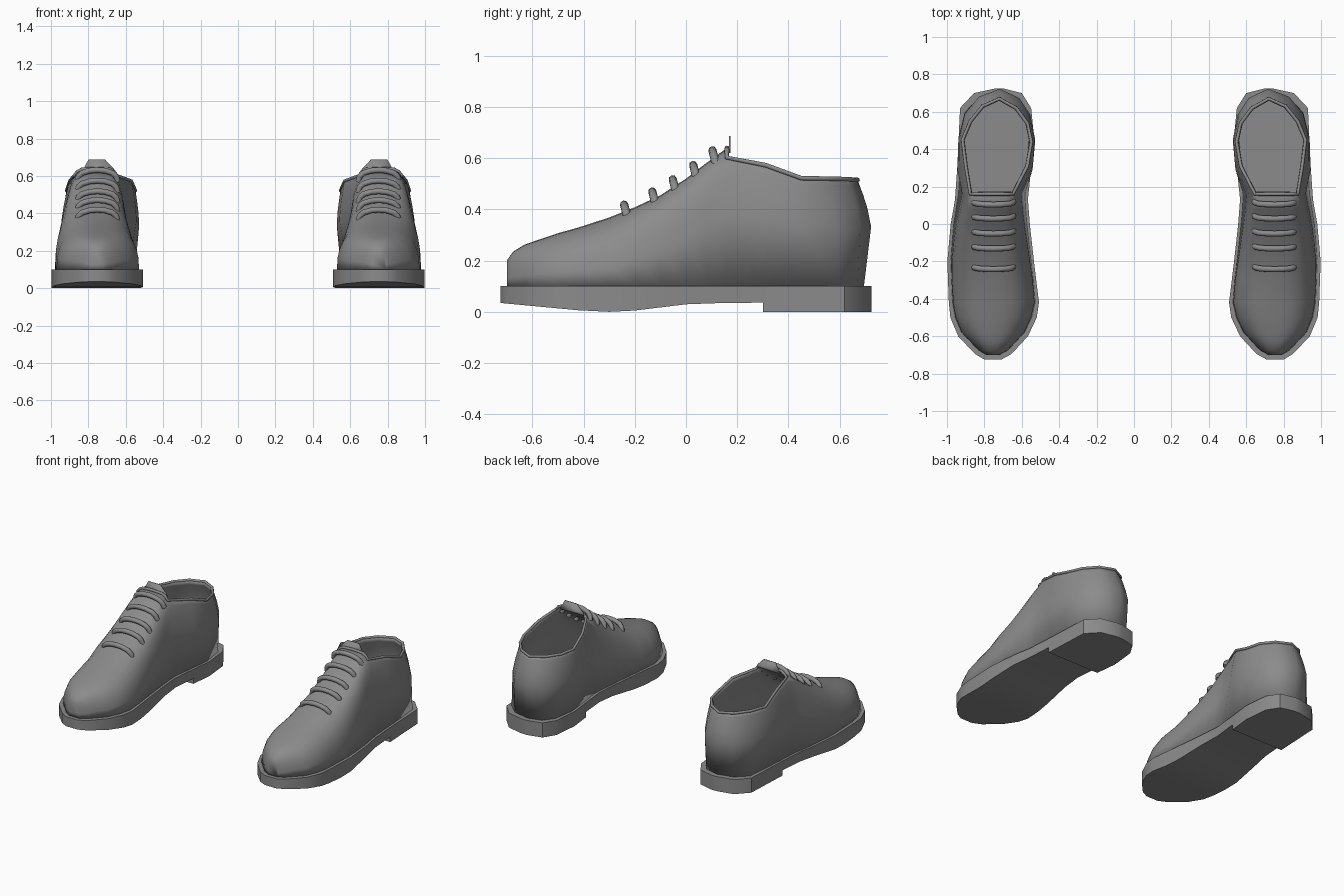
import bpy, bmesh, math
from mathutils import Vector

cube = bpy.data.objects.get("Cube")
if cube:
    bpy.data.objects.remove(cube, do_unlink=True)

grey = bpy.data.materials.new("plain_grey")
grey.use_nodes = True
grey.diffuse_color = (0.26, 0.26, 0.26, 1)
grey.node_tree.nodes["Principled BSDF"].inputs["Base Color"].default_value = (0.26, 0.26, 0.26, 1)

SOLE_TOP = 0.10
# sole plan: y, inner x, outer x
PLAN = [(-.725, .71, .80), (-.695, .655, .85), (-.60, .567, .94), (-.50, .52, .982),
        (-.42, .508, .99), (-.20, .535, .998), (0, .557, .98), (.13, .567, .957),
        (.30, .55, .945), (.45, .533, .938), (.62, .55, .93), (.70, .60, .855), (.725, .70, .74)]
# top line of the upper and underside of the sole: y, z
CREST = [(-.70, .20), (-.675, .235), (-.63, .263), (-.5, .307), (-.4, .335), (-.25, .385),
         (-.1, .455), (0, .52), (.1, .597), (.16, .64)]
UNDER = [(-.73, .035), (-.42, .006), (-.3, 0), (-.2, .005), (.03, .033), (.3, .036)]


def sample(table, t, col=1):
    """Linear lookup in a sorted table."""
    if t <= table[0][0]:
        return table[0][col]
    for a, b in zip(table, table[1:]):
        if t <= b[0]:
            return a[col] + (b[col] - a[col]) * (t - a[0]) / (b[0] - a[0])
    return table[-1][col]


def finish(obj, angle=40, thickness=0):
    """Colour, smooth and mirror one part into a pair."""
    obj.data.materials.clear()
    obj.data.materials.append(grey)
    bpy.ops.object.select_all(action='DESELECT')
    obj.select_set(True)
    bpy.context.view_layer.objects.active = obj
    bpy.ops.object.shade_smooth_by_angle(angle=math.radians(angle))
    if thickness:
        mod = obj.modifiers.new("thickness", 'SOLIDIFY')
        mod.thickness, mod.offset = thickness, -1
    mod = obj.modifiers.new("pair", 'MIRROR')
    mod.use_mirror_merge = False


def mesh_part(name, bm, **options):
    bmesh.ops.recalc_face_normals(bm, faces=bm.faces[:])
    mesh = bpy.data.meshes.new(name)
    bm.to_mesh(mesh)
    bm.free()
    obj = bpy.data.objects.new(name, mesh)
    bpy.context.collection.objects.link(obj)
    finish(obj, **options)


def tube(name, points, radius, closed=False):
    curve = bpy.data.curves.new(name, 'CURVE')
    curve.dimensions = '3D'
    curve.bevel_depth, curve.bevel_resolution = radius, 2
    curve.use_fill_caps = True
    spline = curve.splines.new('POLY')
    spline.points.add(len(points) - 1)
    for p, co in zip(spline.points, points):
        p.co = (*co, 1)
    spline.use_cyclic_u = closed
    obj = bpy.data.objects.new(name, curve)
    bpy.context.collection.objects.link(obj)
    bpy.ops.object.select_all(action='DESELECT')
    obj.select_set(True)
    bpy.context.view_layer.objects.active = obj
    bpy.ops.object.convert(target='MESH')
    finish(bpy.context.view_layer.objects.active, angle=60)


def slab(name, stations, bottom):
    """Solid following the sole plan, flat on top."""
    bm = bmesh.new()
    rows = []
    for y in stations:
        l, r, b = sample(PLAN, y, 1), sample(PLAN, y, 2), bottom(y)
        rows.append([bm.verts.new(c) for c in
                     ((l, y, b), (r, y, b), (r, y, SOLE_TOP), (l, y, SOLE_TOP))])
    for a, b in zip(rows, rows[1:]):
        for k in range(4):
            bm.faces.new((a[k], a[(k + 1) % 4], b[(k + 1) % 4], b[k]))
    bm.faces.new(rows[0])
    bm.faces.new(rows[-1])
    mesh_part(name, bm, angle=35)


# Sole and heel block
plan_y = [row[0] for row in PLAN]
slab("sole", sorted([y for y in plan_y if y < .3] + [-.3, -.1, .31]), lambda y: sample(UNDER, y))
slab("heel", [y for y in plan_y if y >= .3], lambda y: 0)

# Upper: arched sections from the toe to the throat
N, J = 16, 5
bm = bmesh.new()


def section(y):
    l, r = sample(PLAN, y - .02, 1) + .018, sample(PLAN, y - .02, 2) - .018
    mid, half, height = (l + r) / 2, (r - l) / 2, sample(CREST, y) - SOLE_TOP
    ramp = min(max((y + .3) / .46, 0), 1)
    power = 2 / (2.5 + 2.5 * ramp)
    ring = []
    for i in range(N + 1):
        a = math.pi * i / N
        c, s = math.cos(a), max(math.sin(a), 0) ** power
        x = -math.copysign(abs(c) ** power, c) * (1 - .2 * ramp * s)
        ring.append(bm.verts.new((mid + half * x, y, SOLE_TOP + height * s)))
    return ring


stations = [-.70, -.69, -.675, -.63, -.58, -.5, -.42, -.3, -.2, -.1, 0, .08, .16]
rings = [section(y) for y in stations]
for a, b in zip(rings, rings[1:]):
    for i in range(N):
        bm.faces.new((a[i], a[i + 1], b[i + 1], b[i]))
bm.faces.new(rings[0])
throat = rings[-1]

# Upper: quarters round the heel (base x, y, collar x, y, z, bulge)
QUARTERS = [(.565, .30, .57, .31, .573, .03), (.55, .45, .548, .44, .522, .022),
            (.572, .60, .57, .54, .52, .025), (.625, .67, .63, .62, .518, .035),
            (.72, .695, .72, .67, .515, .043), (.83, .67, .81, .63, .518, .035),
            (.905, .60, .875, .55, .52, .025), (.92, .45, .917, .45, .522, .022),
            (.93, .30, .90, .31, .573, .035)]
heel_centre = Vector((.74, .40, 0))
rise = [(throat[j].co.z - SOLE_TOP) / (throat[J].co.z - SOLE_TOP) for j in range(J + 1)]
columns = [throat[:J + 1]]
for bx, by, cx, cy, cz, bulge in QUARTERS:
    base, collar = Vector((bx, by, SOLE_TOP)), Vector((cx, cy, cz))
    out = Vector((bx, by, 0)) - heel_centre
    out.normalize()
    columns.append([bm.verts.new(base.lerp(collar, f) + out * bulge * math.sin(math.pi * f))
                    for f in rise])
columns.append(throat[:N - J - 1:-1])
for a, b in zip(columns, columns[1:]):
    for j in range(J):
        bm.faces.new((a[j], b[j], b[j + 1], a[j + 1]))
collar_loop = [c[-1].co.copy() for c in columns]
collar_loop += [v.co.copy() for v in throat[N - J - 1:J:-1]]
mesh_part("upper", bm, angle=50, thickness=.012)

# Collar trim
tube("collar_trim", collar_loop, .009, closed=True)

# Tongue tip standing above the throat
bm = bmesh.new()
tip = [(.655, .62), (.665, .64), (.71, .687), (.80, .687), (.825, .64), (.835, .62)]
bm.faces.new([bm.verts.new((x, .168, z)) for x, z in tip])
mesh_part("tongue", bm, thickness=.006)

# Laces
for n, y in enumerate((-.235, -.125, -.045, .035, .11), 1):
    top = sample(CREST, y)
    arch = [(-.108, -.035), (-.1, -.005), (-.08, .012), (-.04, .024), (0, .027)]
    arch += [(-x, h) for x, h in arch[-2::-1]]
    tube(f"lace_{n}", [(.752 + x, y - .25 * h, top + h) for x, h in arch], .016)
